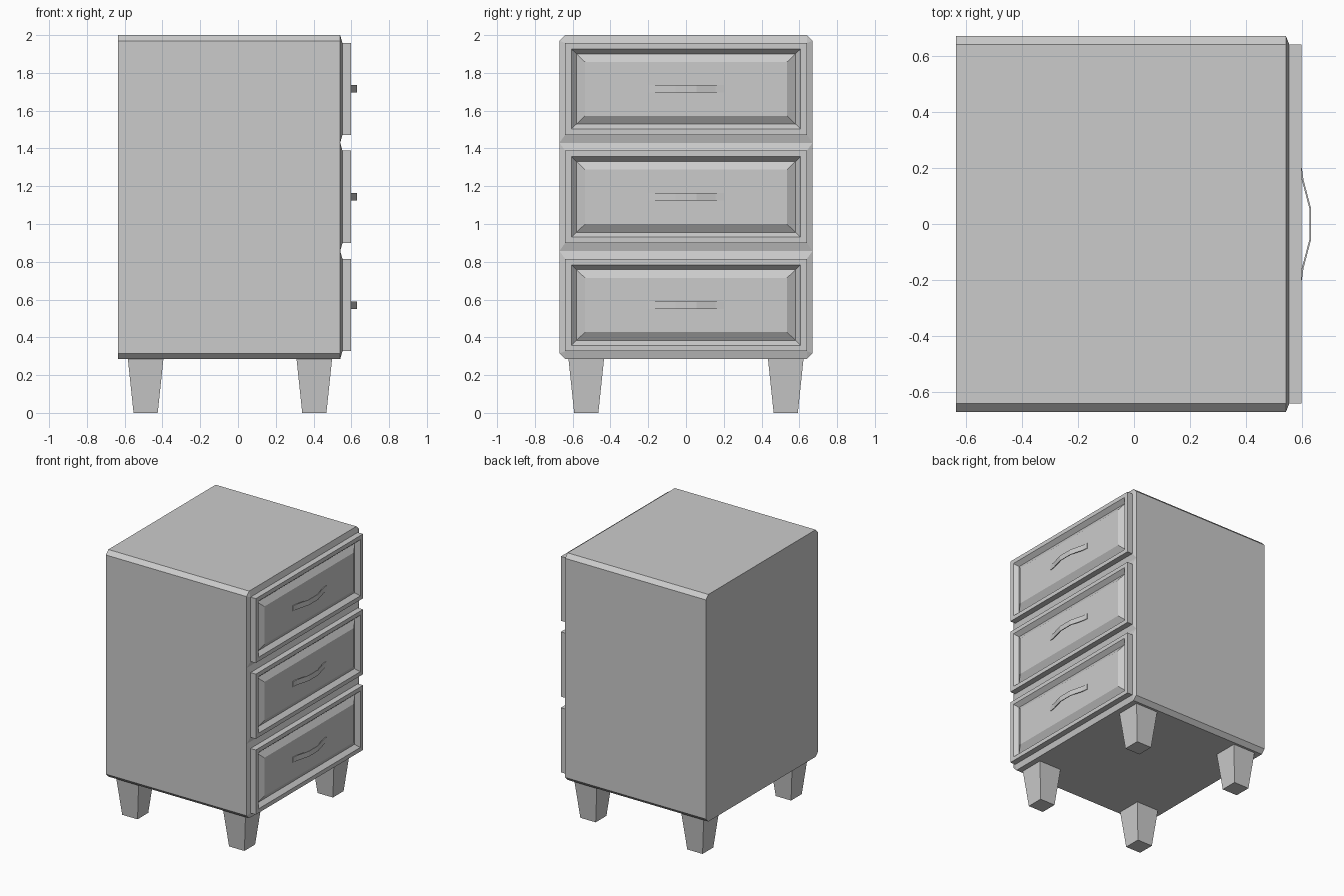
import bpy, bmesh

if "Cube" in bpy.data.objects:
    bpy.data.objects.remove(bpy.data.objects["Cube"])

HALF_W, BACK, FRONT = 0.67, -0.635, 0.545
SECTIONS = [0.285, 0.857, 1.43, 2.0]
CUT = 0.03


def loft(name, loops, cap_start=True):
    """Skin matching closed loops of 3D points and cap the ends."""
    bm = bmesh.new()
    rings = [[bm.verts.new(p) for p in loop] for loop in loops]
    n = len(rings[0])
    for a, b in zip(rings, rings[1:]):
        for i in range(n):
            j = (i + 1) % n
            bm.faces.new((a[i], a[j], b[j], b[i]))
    if cap_start:
        bm.faces.new(rings[0][::-1])
    bm.faces.new(rings[-1])
    bmesh.ops.remove_doubles(bm, verts=bm.verts, dist=1e-5)
    bmesh.ops.recalc_face_normals(bm, faces=bm.faces)
    mesh = bpy.data.meshes.new(name)
    bm.to_mesh(mesh)
    bm.free()
    obj = bpy.data.objects.new(name, mesh)
    bpy.context.collection.objects.link(obj)
    return obj


def outline(x, w, z0, z1, low=0.0, high=0.0):
    """Rectangle facing +x, with optional cut corners at bottom and top."""
    return [(x, w - low, z0), (x, w, z0 + low), (x, w, z1 - high), (x, w - high, z1),
            (x, -w + high, z1), (x, -w, z1 - high), (x, -w, z0 + low), (x, -w + low, z0)]


# Cabinet body with chamfered long edges
loft("cabinet_body", [outline(x, HALF_W, SECTIONS[0], SECTIONS[-1], CUT, CUT)
                      for x in (BACK, FRONT - 0.004)])

for k, (z0, z1) in enumerate(zip(SECTIONS, SECTIONS[1:]), 1):
    low = CUT if k == 1 else 0.0
    high = CUT if k == 3 else 0.0
    # Drawer front: bevelled surround, raised frame, groove and raised panel
    # each step: x, inset in y, inset in z
    steps = [(0.553, 0.030, 0.042), (0.597, 0.030, 0.042), (0.597, 0.063, 0.073),
             (0.567, 0.090, 0.099), (0.595, 0.135, 0.142)]
    loops = [outline(FRONT - 0.004, HALF_W, z0, z1, low, high)]
    loops += [outline(x, HALF_W - iy, z0 + iz, z1 - iz) for x, iy, iz in steps]
    loft(f"drawer_front_{k}", loops, cap_start=False)

    # Bowed strip handle
    zc = (z0 + z1) / 2
    path = [(0.592, -0.2), (0.598, -0.157), (0.625, -0.055),
            (0.625, 0.055), (0.598, 0.157), (0.592, 0.2)]
    t, h = 0.006, 0.02
    loft(f"drawer_handle_{k}", [[(x, y, zc - h), (x + t, y, zc - h),
                                 (x + t, y, zc + h), (x, y, zc + h)] for x, y in path])

# Tapered legs
for xname, cx in (("rear", -0.489), ("drawer_side", 0.404)):
    for yname, cy in (("left", -0.528), ("right", 0.528)):
        loft(f"{xname}_{yname}_leg",
             [[(cx + sx * r, cy + sy * r, z)
               for sx, sy in ((-1, -1), (1, -1), (1, 1), (-1, 1))]
              for r, z in ((0.064, 0.0), (0.094, SECTIONS[0]))])
